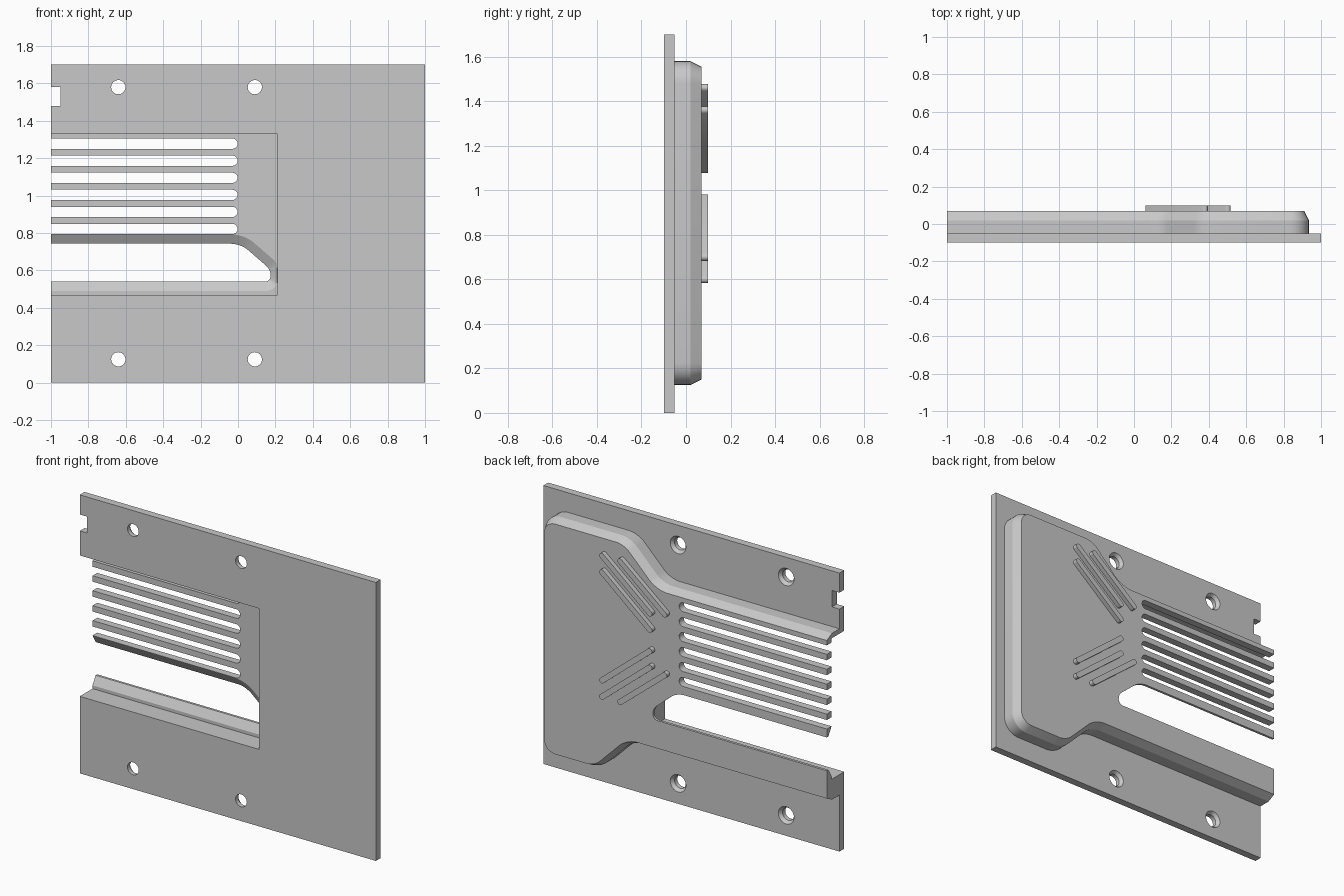
import bpy, bmesh, math
from mathutils import Vector
from mathutils.geometry import interpolate_bezier

if "Cube" in bpy.data.objects:
    bpy.data.objects.remove(bpy.data.objects["Cube"])

grey = bpy.data.materials.new("plain_grey")
grey.use_nodes = True
colour = (0.58, 0.58, 0.58, 1)
grey.diffuse_color = colour
grey.node_tree.nodes["Principled BSDF"].inputs["Base Color"].default_value = colour

FRONT, BACK, FACE, RIB = -0.098, -0.052, 0.07, 0.098
FLOOR = 0.025          # front side of the thin grille sheet


def rounded(corners):
    """Outline from (x, z, setback) corners, anticlockwise."""
    pts = []
    for i, (x, z, s) in enumerate(corners):
        p = Vector((x, z))
        if s == 0:
            pts.append(p)
            continue
        a = p + (Vector(corners[i - 1][:2]) - p).normalized() * s
        b = p + (Vector(corners[(i + 1) % len(corners)][:2]) - p).normalized() * s
        pts += [v.to_2d() for v in interpolate_bezier(
            a.to_3d(), a.lerp(p, 0.55).to_3d(), b.lerp(p, 0.55).to_3d(), b.to_3d(), 8)]
    return pts


def offset(pts, d):
    """Move an outline outwards by d with mitred corners."""
    out = []
    for i, p in enumerate(pts):
        e = (p - pts[i - 1]).normalized()
        f = (pts[(i + 1) % len(pts)] - p).normalized()
        n, m = Vector((e.y, -e.x)), Vector((f.y, -f.x))
        out.append(p + (n + m) * d / (1 + n.dot(m)))
    return out


def loft(name, layers):
    """Solid through matching outlines, each given with its depth."""
    bm = bmesh.new()
    rings = [[bm.verts.new((p[0], y, p[1])) for p in pts] for pts, y in layers]
    n = len(rings[0])
    for r, s in zip(rings, rings[1:]):
        for i in range(n):
            bm.faces.new((r[i], r[(i + 1) % n], s[(i + 1) % n], s[i]))
    bm.faces.new(rings[0])
    bm.faces.new(rings[-1])
    bmesh.ops.recalc_face_normals(bm, faces=bm.faces)
    mesh = bpy.data.meshes.new(name)
    bm.to_mesh(mesh)
    bm.free()
    mesh.materials.append(grey)
    ob = bpy.data.objects.new(name, mesh)
    bpy.context.collection.objects.link(ob)
    return ob


def box(name, x0, x1, z0, z1, y0, y1):
    pts = [(x0, z0), (x1, z0), (x1, z1), (x0, z1)]
    return loft(name, [(pts, y0), (pts, y1)])


def circle(x, z, r, n=32):
    return [(x + r * math.cos(math.tau * i / n), z + r * math.sin(math.tau * i / n))
            for i in range(n)]


def capsule(name, p, q, r, y0, y1):
    """Round-ended bar between two centres."""
    base = math.atan2(q[1] - p[1], q[0] - p[0])
    pts = []
    for c, start in ((q, base - math.pi / 2), (p, base + math.pi / 2)):
        for i in range(11):
            t = start + math.pi * i / 10
            pts.append((c[0] + r * math.cos(t), c[1] + r * math.sin(t)))
    return loft(name, [(pts, y0), (pts, y1)])


def activate(ob):
    bpy.ops.object.select_all(action='DESELECT')
    ob.select_set(True)
    bpy.context.view_layer.objects.active = ob


def cut(target, cutter):
    mod = target.modifiers.new("cut", 'BOOLEAN')
    mod.operation = 'DIFFERENCE'
    mod.solver = 'EXACT'
    mod.object = cutter
    activate(target)
    bpy.ops.object.modifier_apply(modifier=mod.name)
    bpy.data.objects.remove(cutter)


# Flat mounting plate with pocket, edge notch and countersunk holes
plate = box("mounting_plate", -1, 1, 0, 1.7, FRONT, BACK)
cut(plate, box("pocket", -1.1, 0.21, 0.47, 1.33, -0.2, 0.1))
cut(plate, box("notch", -1.1, -0.95, 1.48, 1.58, -0.2, 0.1))
for x in (-0.64, 0.09):
    for z in (0.125, 1.58):
        small, large = circle(x, z, 0.038), circle(x, z, 0.053)
        cut(plate, loft("hole", [(small, -0.2), (small, BACK - 0.02),
                                 (large, BACK), (large, 0)]))

# Raised housing with a chamfered rim, flush at the open side
outline = rounded([(-1, 0.345, 0), (0.34, 0.345, 0.06), (0.56, 0.125, 0.06),
                   (0.935, 0.125, 0.1), (0.935, 1.58, 0.1), (0.36, 1.58, 0.06),
                   (0.14, 1.36, 0.06), (-1, 1.36, 0)])
rim = [(p.x if o.x > -0.99 else -1, p.y)
       for p, o in zip(offset(outline, -0.025), outline)]
housing = loft("raised_housing", [(outline, BACK), (outline, 0.02), (rim, FACE)])
cut(housing, box("pocket", -1.1, 0.21, 0.47, 1.33, -0.2, FLOOR))

# Six ventilation slots
for i in range(6):
    z = 0.822 + 0.0912 * i
    cut(housing, capsule("slot", (-1.2, z), (-0.03, z), 0.0275, 0, 0.2))

# Wide opening below the slots, bevelled on its inner side
mouth = rounded([(-1.2, 0.54, 0), (0.174, 0.54, 0.03), (0.174, 0.605, 0.028),
                 (0.015, 0.743, 0.05), (-1.2, 0.743, 0)])
wide = [(min(p.x, 0.209), p.y) for p in offset(mouth, 0.05)]
cut(housing, loft("opening", [(wide, 0), (wide, FLOOR), (mouth, 0.055), (mouth, 0.2)]))

# Two mirrored groups of slanted ribs on the housing face
ribs = [((0.50, 1.36), (0.178, 1.095)),
        ((0.50, 1.46), (0.178, 1.195)),
        ((0.378, 1.46), (0.078, 1.215))]
parts = [plate, housing]
for side in ("upper", "lower"):
    for p, q in ribs:
        if side == "lower":
            p, q = [(x, 2.06 - z) for x, z in (p, q)]
        parts.append(capsule(side + "_rib", p, q, 0.017, FACE - 0.005, RIB))

for ob in parts:
    activate(ob)
    bpy.ops.object.shade_smooth_by_angle(angle=math.radians(25))
